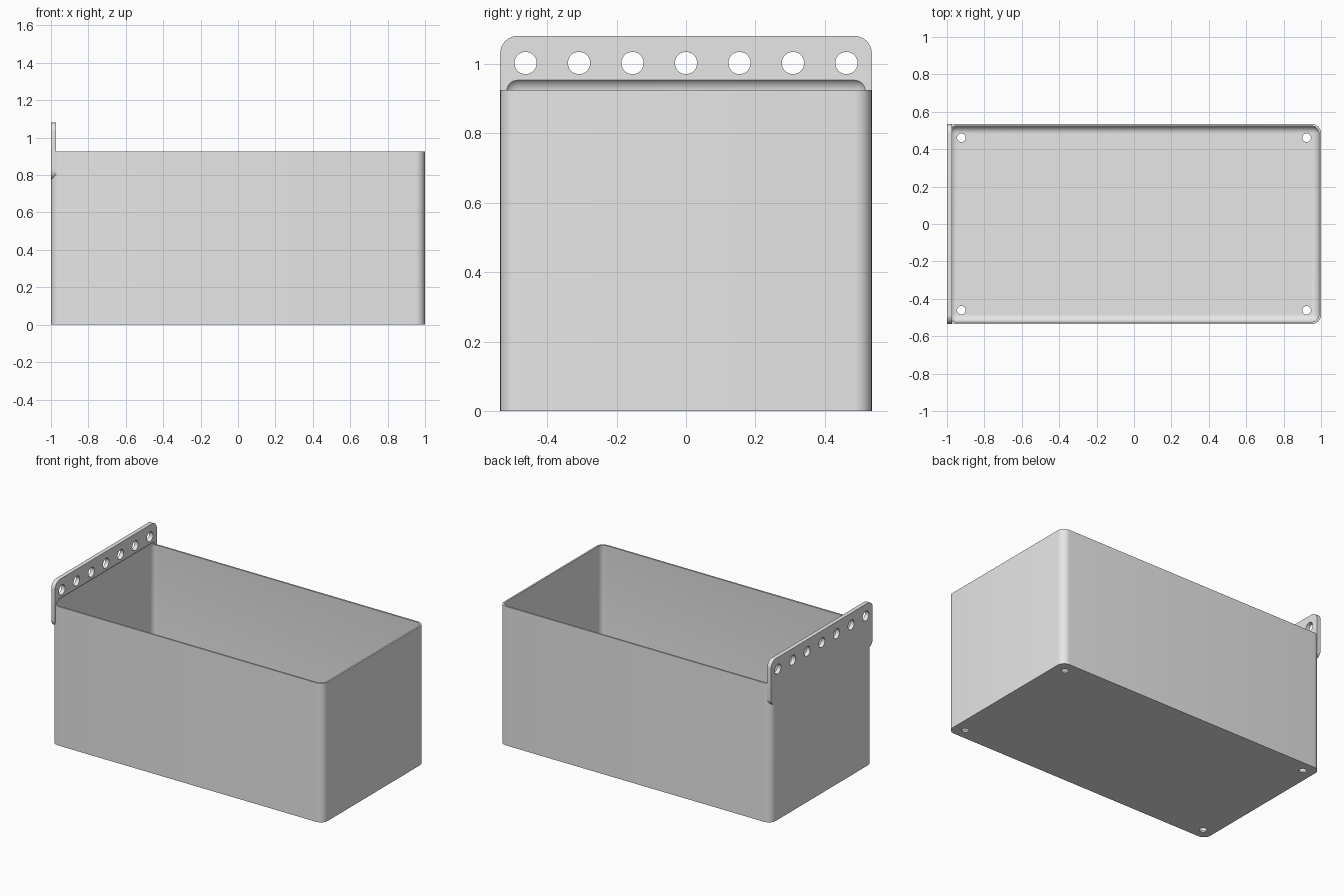
import bpy, bmesh, math
from mathutils import Matrix, Vector

if "Cube" in bpy.data.objects:
    bpy.data.objects.remove(bpy.data.objects["Cube"], do_unlink=True)

HALF_Y, RIM, TOP = 0.535, 0.925, 1.08
WALL, PLATE = 0.011, 0.028

grey = bpy.data.materials.new("light grey plastic")
grey.use_nodes = True
grey.diffuse_color = (0.8, 0.8, 0.8, 1)
grey.node_tree.nodes["Principled BSDF"].inputs["Base Color"].default_value = (0.8, 0.8, 0.8, 1)


def add_object(name, bm):
    mesh = bpy.data.meshes.new(name)
    bmesh.ops.recalc_face_normals(bm, faces=bm.faces)
    bm.to_mesh(mesh)
    bm.free()
    mesh.materials.append(grey)
    obj = bpy.data.objects.new(name, mesh)
    bpy.context.collection.objects.link(obj)
    return obj


def rounded_box(name, low, high, radius, axis=None):
    """Box with rounded edges: those along one axis, or all of them."""
    low, high = Vector(low), Vector(high)
    bm = bmesh.new()
    bmesh.ops.create_cube(bm, size=1)
    bmesh.ops.scale(bm, vec=high - low, verts=bm.verts)
    bmesh.ops.translate(bm, vec=(low + high) / 2, verts=bm.verts)
    edges = [e for e in bm.edges if axis is None or
             abs((e.verts[0].co - e.verts[1].co).normalized()[axis]) > 0.9]
    bmesh.ops.bevel(bm, geom=edges, offset=radius, segments=8, profile=0.5, affect='EDGES')
    return add_object(name, bm)


def cylinders(name, centres, radius, depth, turn=Matrix()):
    bm = bmesh.new()
    for c in centres:
        bmesh.ops.create_cone(bm, cap_ends=True, segments=40, radius1=radius, radius2=radius,
                              depth=depth, matrix=Matrix.Translation(c) @ turn)
    return add_object(name, bm)


def combine(target, tool, operation):
    mod = target.modifiers.new(tool.name, 'BOOLEAN')
    mod.operation, mod.object, mod.solver = operation, tool, 'EXACT'
    bpy.context.view_layer.objects.active = target
    bpy.ops.object.modifier_apply(modifier=mod.name)
    bpy.data.objects.remove(tool, do_unlink=True)


# Outer body of the bin with the hanging plate on one end
bin_body = rounded_box("storage_bin", (-1, -HALF_Y, 0), (1, HALF_Y, RIM), 0.05, axis=2)
plate = rounded_box("hanging_plate", (-1, -HALF_Y, 0.775), (PLATE - 1, HALF_Y, TOP), 0.05, axis=0)
combine(bin_body, plate, 'UNION')

# Rounded cavity, which also leaves a shallow recess in the plate
cavity = rounded_box("cavity", (WALL - 1, WALL - HALF_Y, WALL), (1 - WALL, HALF_Y - WALL, 0.96), 0.04)
combine(bin_body, cavity, 'DIFFERENCE')

# Row of mounting holes through the plate
mounts = cylinders("mounting_holes", [(-1, 0.154 * i, 1.002) for i in range(-3, 4)],
                   0.032, 0.2, Matrix.Rotation(math.pi / 2, 4, 'Y'))
combine(bin_body, mounts, 'DIFFERENCE')

# Drain holes in the floor corners
drains = cylinders("drain_holes", [(x, y, 0) for x in (-0.923, 0.923) for y in (-0.461, 0.461)],
                   0.023, 0.2)
combine(bin_body, drains, 'DIFFERENCE')

bpy.ops.object.select_all(action='DESELECT')
bin_body.select_set(True)
bpy.context.view_layer.objects.active = bin_body
bpy.ops.object.shade_smooth_by_angle(angle=math.radians(30))
